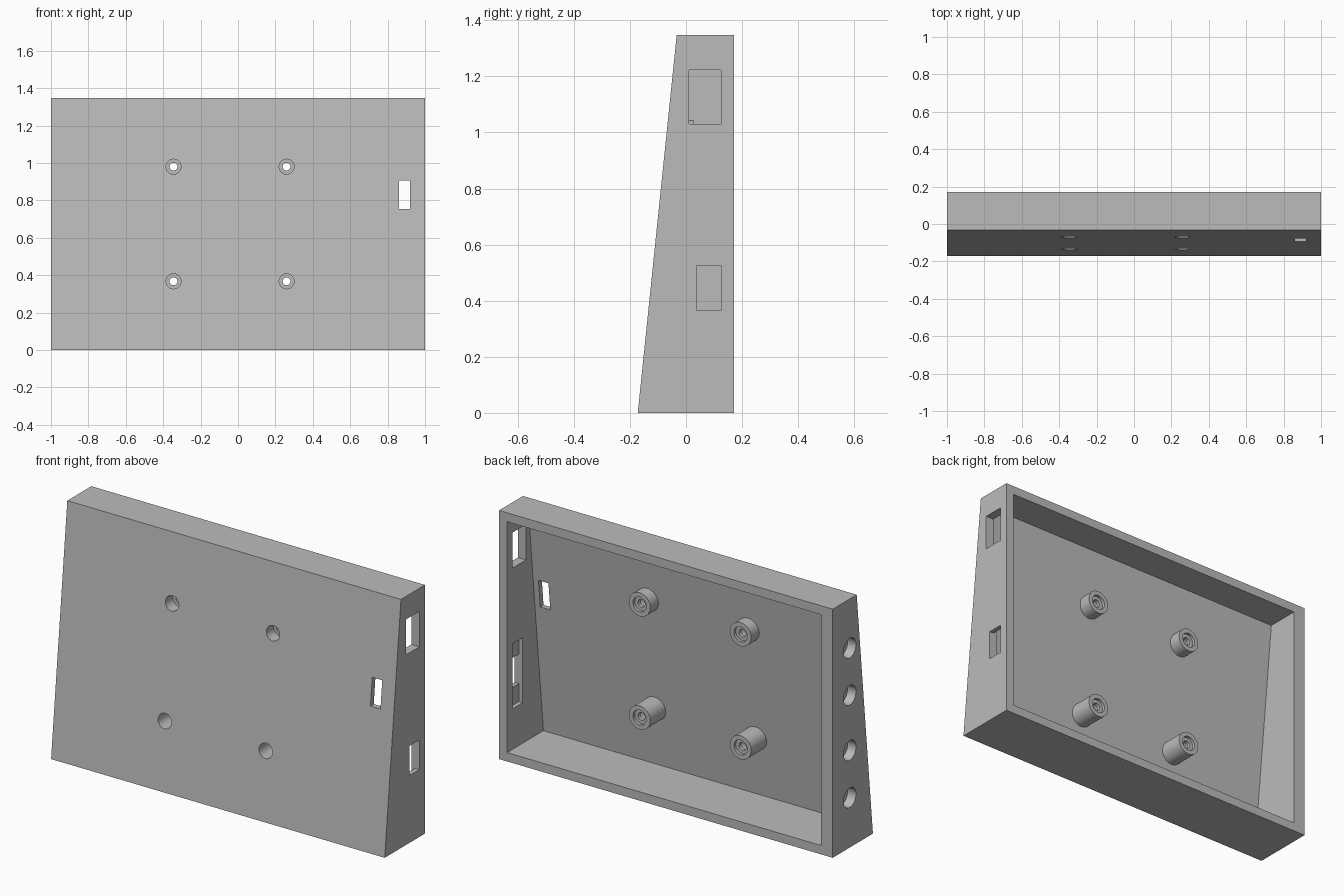
import bpy, bmesh
from math import pi
from mathutils import Matrix, Vector

cube = bpy.data.objects.get("Cube")
if cube:
    bpy.data.objects.remove(cube, do_unlink=True)

grey = bpy.data.materials.new("plain_grey")
grey.use_nodes = True
colour = (0.5, 0.5, 0.5, 1)
grey.diffuse_color = colour
grey.node_tree.nodes["Principled BSDF"].inputs["Base Color"].default_value = colour

HEIGHT, BACK, WALL, THICK_WALL, PANEL = 1.347, 0.172, 0.048, 0.07, 0.028


def front_y(z):
    """Depth of the leaning front face at height z."""
    return -0.172 + 0.103 * z


def finish(name, bm):
    bmesh.ops.recalc_face_normals(bm, faces=bm.faces)
    mesh = bpy.data.meshes.new(name)
    bm.to_mesh(mesh)
    bm.free()
    mesh.materials.append(grey)
    obj = bpy.data.objects.new(name, mesh)
    bpy.context.collection.objects.link(obj)
    return obj


def wedge(name, x0, x1, profile):
    """Extrude a (y, z) profile from x0 to x1."""
    bm = bmesh.new()
    face = bm.faces.new([bm.verts.new((x0, y, z)) for y, z in profile])
    geom = bmesh.ops.extrude_face_region(bm, geom=[face])["geom"]
    verts = [g for g in geom if isinstance(g, bmesh.types.BMVert)]
    bmesh.ops.translate(bm, verts=verts, vec=(x1 - x0, 0, 0))
    return finish(name, bm)


def box(name, x0, x1, y0, y1, z0, z1):
    return wedge(name, x0, x1, [(y0, z0), (y1, z0), (y1, z1), (y0, z1)])


def cylinder(name, centre, radius, length, axis):
    bm = bmesh.new()
    turn = Matrix.Rotation(pi / 2, 4, "Y" if axis == "X" else "X")
    bmesh.ops.create_cone(bm, cap_ends=True, segments=40, radius1=radius, radius2=radius,
                          depth=length, matrix=Matrix.Translation(centre) @ turn)
    return finish(name, bm)


def cut(target, cutter):
    cutter.hide_render = True
    mod = target.modifiers.new("cut", "BOOLEAN")
    mod.operation, mod.solver, mod.object = "DIFFERENCE", "EXACT", cutter
    select(target)
    bpy.ops.object.modifier_apply(modifier=mod.name)
    bpy.data.objects.remove(cutter, do_unlink=True)


def select(obj):
    bpy.ops.object.select_all(action="DESELECT")
    obj.select_set(True)
    bpy.context.view_layer.objects.active = obj


def post(name, x, z):
    """Hollow screw post turned around the y axis, with a thin web inside."""
    base, end, outer, bore, hole = front_y(z) + 0.015, 0.026, 0.064, 0.04, 0.021
    profile = [(outer, base), (outer, end), (bore, end), (bore, 0.01),
               (hole, 0.01), (hole, -0.01), (bore, -0.01), (bore, base)]
    bm = bmesh.new()
    ring = [bm.verts.new((x + r, y, z)) for r, y in profile]
    edges = [bm.edges.new((a, b)) for a, b in zip(ring, ring[1:] + ring[:1])]
    bmesh.ops.spin(bm, geom=ring + edges, cent=(x, 0, z), axis=(0, 1, 0),
                   angle=2 * pi, steps=40)
    bmesh.ops.remove_doubles(bm, verts=bm.verts, dist=0.0005)
    return finish(name, bm)


# Wedge-shaped shell, open at the back
case = wedge("case_shell", -1, 1, [(front_y(0), 0), (BACK, 0), (BACK, HEIGHT),
                                   (front_y(HEIGHT), HEIGHT)])
low, high = WALL, HEIGHT - WALL
cut(case, wedge("cavity", -1 + THICK_WALL, 1 - WALL,
                [(front_y(low) + PANEL, low), (BACK + 0.1, low),
                 (BACK + 0.1, high), (front_y(high) + PANEL, high)]))

# Slot in the front panel
cut(case, box("front_slot", 0.86, 0.92, -0.2, 0, 0.755, 0.905))

# Port openings in the left wall, the lower one with a wider inner recess
cut(case, box("upper_port", 0.9, 1.1, 0.01, 0.124, 1.03, 1.222))
cut(case, box("lower_port", 0.9, 1.1, 0.038, 0.124, 0.365, 0.525))
cut(case, box("port_recess", 0.9, 0.975, 0.038, 0.124, 0.267, 0.62))

# Blind round sockets in the thick right wall
for z in (0.27, 0.526, 0.825, 1.08):
    cut(case, cylinder("socket", Vector((-1, 0.026, z)), 0.053, 0.1, "X"))

# Screw posts and their bores through the front panel
posts = []
for side, x in (("right", -0.345), ("left", 0.26)):
    for level, z in (("lower", 0.367), ("upper", 0.98)):
        cut(case, cylinder("bore", Vector((x, front_y(z), z)), 0.04, 0.12, "Y"))
        posts.append(post(f"{level}_{side}_screw_post", x, z))

# Smooth the round walls, keep corners crisp
for obj in [case] + posts:
    select(obj)
    bpy.ops.object.shade_smooth_by_angle(angle=pi / 6)
